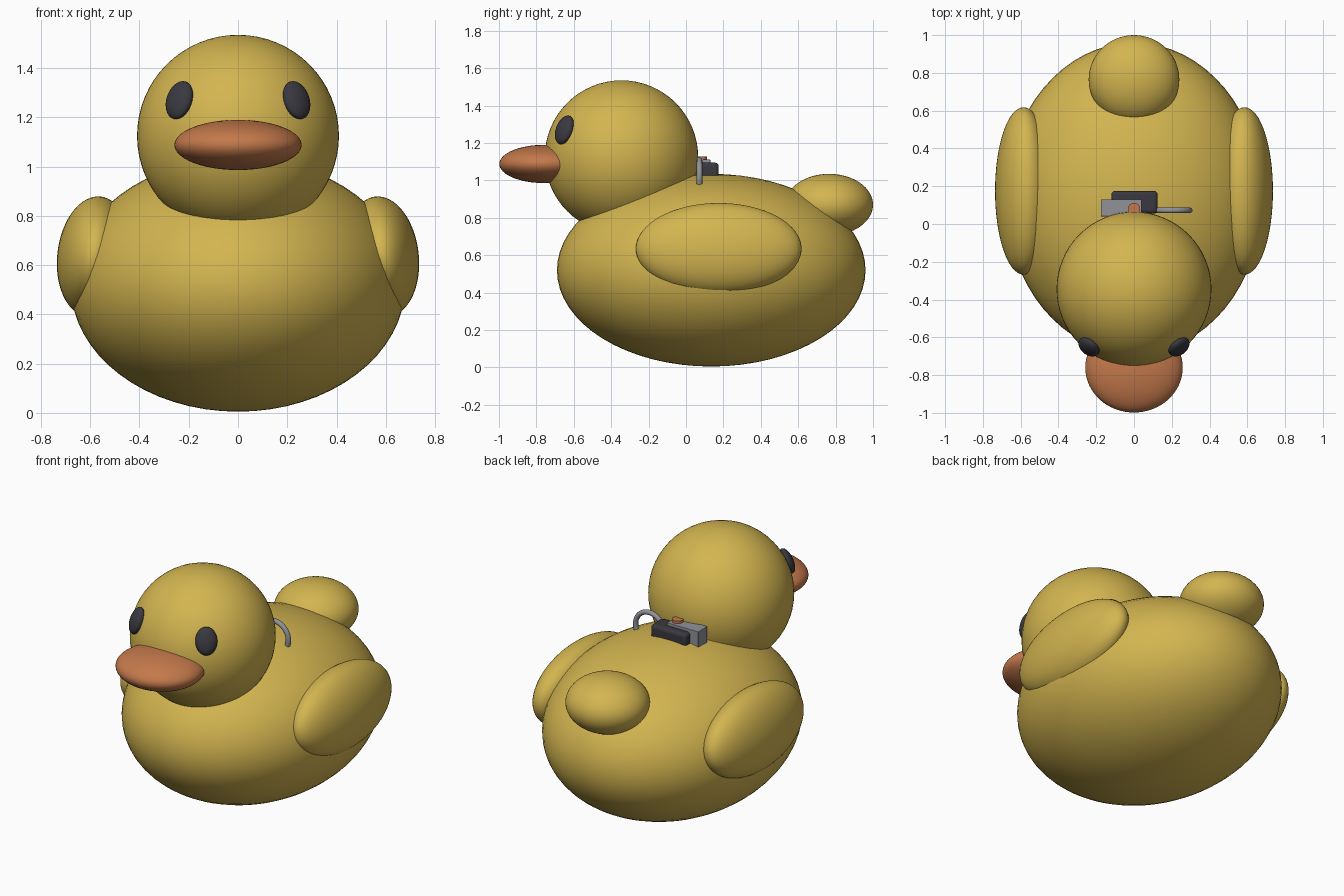
import bpy
from math import sin, cos, radians
from mathutils import Vector, Matrix

cube = bpy.data.objects.get("Cube")
if cube:
    bpy.data.objects.remove(cube, do_unlink=True)


def material(name, rgb):
    mat = bpy.data.materials.new(name)
    mat.use_nodes = True
    mat.diffuse_color = (*rgb, 1)
    mat.node_tree.nodes["Principled BSDF"].inputs["Base Color"].default_value = (*rgb, 1)
    return mat


YELLOW = material("duck yellow", (0.65, 0.46, 0.08))
ORANGE = material("beak orange", (0.55, 0.19, 0.07))
DARK = material("dark charcoal", (0.04, 0.04, 0.05))
GREY = material("metal grey", (0.28, 0.29, 0.32))


def finish(name, mat, smooth=True):
    ob = bpy.context.object
    ob.name = name
    ob.data.materials.append(mat)
    if smooth:
        bpy.ops.object.shade_smooth_by_angle(angle=radians(35))
    return ob


def ellipsoid(name, center, radii, mat, turn=None):
    bpy.ops.mesh.primitive_uv_sphere_add(segments=64, ring_count=32, radius=1)
    ob = finish(name, mat)
    turn = turn or Matrix.Identity(3)
    ob.matrix_world = (Matrix.Translation(center) @ turn.to_4x4()
                       @ Matrix.Diagonal((*radii, 1)))
    return ob


def box(name, low, high, mat, bevel):
    low, high = Vector(low), Vector(high)
    bpy.ops.mesh.primitive_cube_add(size=1, location=(low + high) / 2)
    bpy.context.object.scale = high - low
    bpy.ops.object.transform_apply(location=False, rotation=False, scale=True)
    mod = bpy.context.object.modifiers.new("rounded edges", 'BEVEL')
    mod.width, mod.segments = bevel, 4
    return finish(name, mat)


# Body, head, tail and beak
head_center = Vector((0, -0.345, 1.125))
ellipsoid("body", (0, 0.135, 0.52), (0.68, 0.825, 0.515), YELLOW)
ellipsoid("head", head_center, (0.41, 0.41, 0.41), YELLOW)
ellipsoid("tail", (0, 0.765, 0.87), (0.24, 0.235, 0.165), YELLOW)
ellipsoid("beak", (0, -0.76, 1.088), (0.258, 0.238, 0.102), ORANGE)

# Wings lean inward at the top; eyes lie flat against the head
for side, label in ((1, "left"), (-1, "right")):
    ellipsoid(label + "_wing", (side * 0.585, 0.175, 0.635), (0.149, 0.443, 0.245),
              YELLOW, Matrix.Rotation(-0.115 * side, 3, 'Y'))
    spot = Vector((side * 0.238, -0.65, 1.27))
    out = (spot - head_center).normalized()
    across = Vector((0, 0, 1)).cross(out).normalized()
    up = out.cross(across)
    ellipsoid(label + "_eye", spot, (0.062, 0.081, 0.035), DARK,
              Matrix((across, up, out)).transposed())

# Small device behind the head
box("device_base", (-0.12, 0.055, 1.0), (0.125, 0.175, 1.095), DARK, 0.02)
box("device_housing", (-0.175, 0.04, 1.0), (0.04, 0.13, 1.112), GREY, 0.003)
bpy.ops.mesh.primitive_cylinder_add(vertices=32, radius=0.032, depth=0.03,
                                    location=(0, 0.08, 1.112))
finish("device_button", ORANGE)

# Arched metal loop beside the device
curve = bpy.data.curves.new("metal_loop", 'CURVE')
curve.dimensions = '3D'
curve.bevel_depth = 0.015
curve.bevel_resolution = 4
curve.use_fill_caps = True
spline = curve.splines.new('POLY')
steps = 32
spline.points.add(steps)
for i, point in enumerate(spline.points):
    a = radians(-20 + 220 * i / steps)
    point.co = (0.2 + 0.095 * cos(a), 0.072, 1.015 + 0.095 * sin(a), 1)
spline.use_smooth = True
curve.materials.append(GREY)
loop = bpy.data.objects.new("metal_loop", curve)
bpy.context.collection.objects.link(loop)
